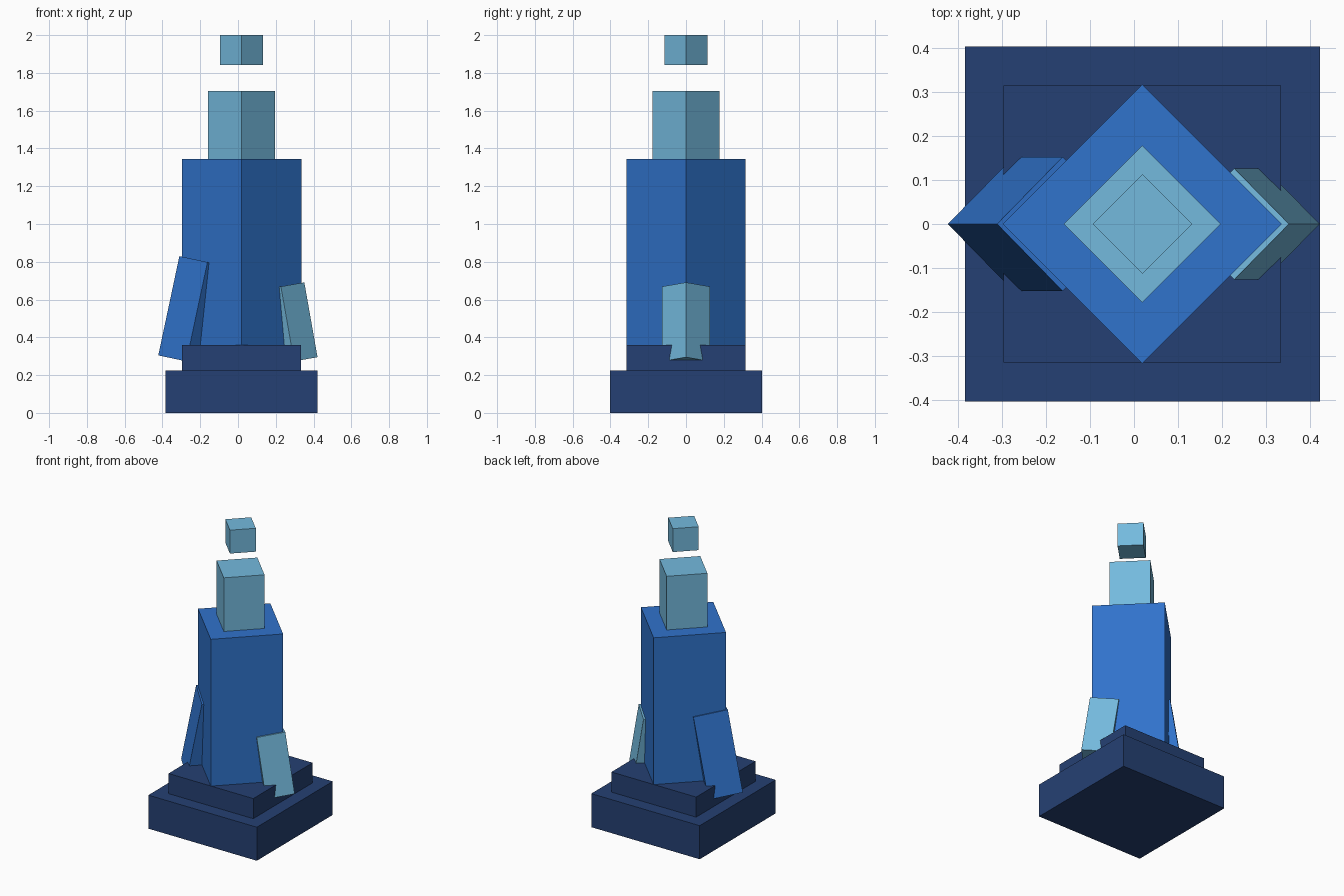
import bpy, math
from mathutils import Matrix

if "Cube" in bpy.data.objects:
    bpy.data.objects.remove(bpy.data.objects["Cube"])


def material(name, rgb):
    """Flat colour given as 0-255 sRGB, stored as linear."""
    lin = [((c / 255 + 0.055) / 1.055) ** 2.4 for c in rgb]
    m = bpy.data.materials.new(name)
    m.diffuse_color = (*lin, 1)
    m.use_nodes = True
    m.node_tree.nodes["Principled BSDF"].inputs["Base Color"].default_value = m.diffuse_color
    return m


navy = material("navy", (37, 64, 115))
blue = material("blue", (48, 115, 204))
sky = material("sky blue", (116, 186, 222))

CX = 0.019  # the tower axis sits slightly right of centre


def block(name, mat, center, side, height, turn=0, tilt=0):
    """Square block turned about its own axis, then leaned sideways."""
    bpy.ops.mesh.primitive_cube_add(size=1)
    ob = bpy.context.object
    ob.name = name
    ob.data.transform(Matrix.Translation(center)
                      @ Matrix.Rotation(math.radians(tilt), 4, 'Y')
                      @ Matrix.Rotation(math.radians(turn), 4, 'Z')
                      @ Matrix.Diagonal((side, side, height, 1)))
    ob.data.materials.append(mat)
    return ob


# Stacked tiers: name, colour, side, bottom, top, turn
R2 = math.sqrt(2)
for name, mat, side, z0, z1, turn in [
    ("base_plinth", navy, 0.805, 0.0, 0.225, 0),
    ("upper_plinth", navy, 0.629, 0.225, 0.36, 0),
    ("main_tower", blue, 0.316 * R2, 0.36, 1.345, 45),
    ("upper_tower", sky, 0.178 * R2, 1.345, 1.705, 45),
    ("floating_cube", sky, 0.113 * R2, 1.843, 2.0, 45),
]:
    block(name, mat, (CX, 0, (z0 + z1) / 2), side, z1 - z0, turn)

# Leaning side shards
block("left_shard", blue, (-0.2175, 0, 0.5535), 0.152 * R2, 0.537, 45, 12) \
    .data.transform(Matrix.Translation((0, 0, -0.018)))
block("right_shard", sky, (0.262, 0, 0.471), 0.126 * R2, 0.402, 45, -10)
